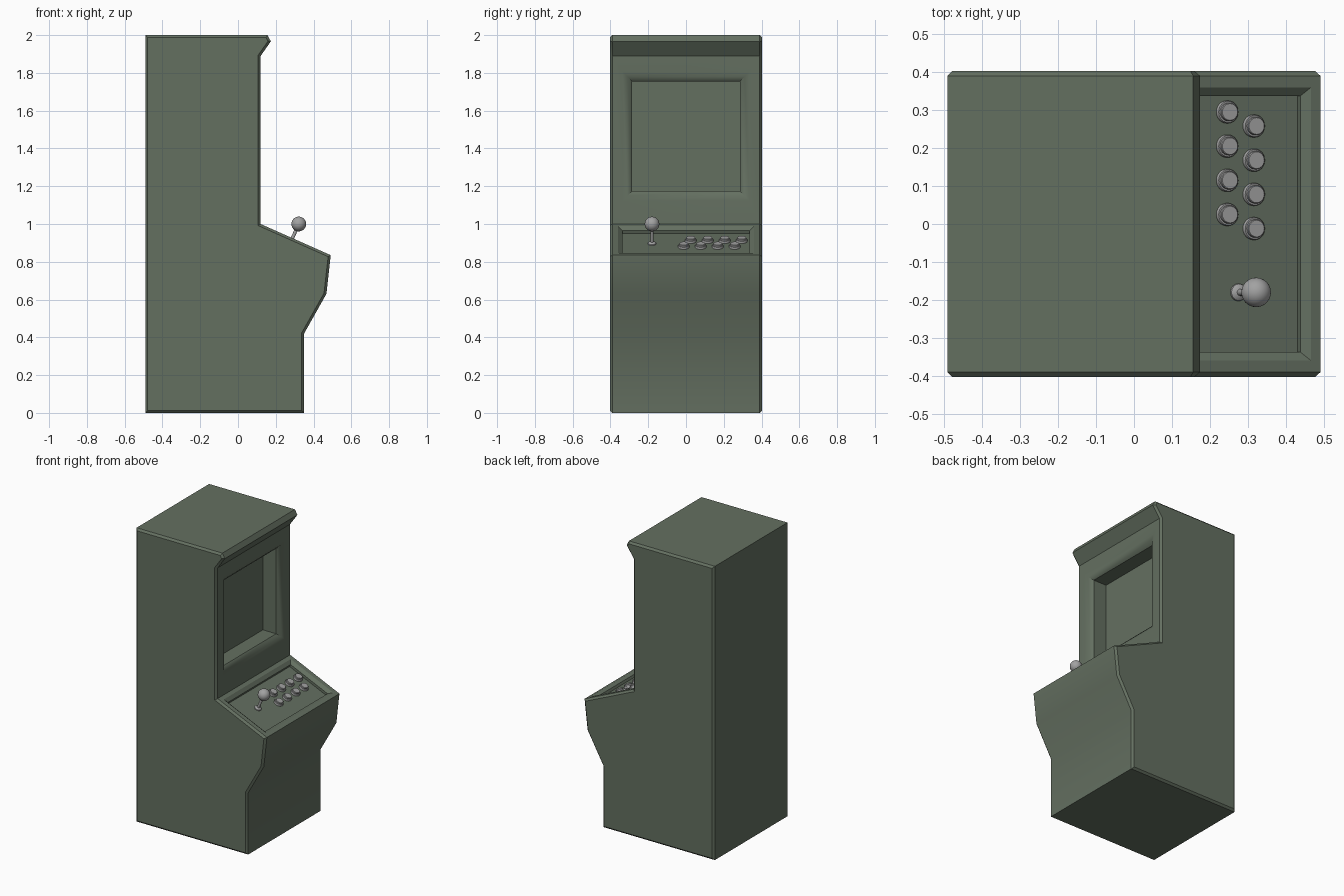
import bpy, bmesh, math
from mathutils import Vector

if "Cube" in bpy.data.objects:
    bpy.data.objects.remove(bpy.data.objects["Cube"])


def material(name, rgb):
    m = bpy.data.materials.new(name)
    m.diffuse_color = (*rgb, 1)
    m.use_nodes = True
    m.node_tree.nodes["Principled BSDF"].inputs["Base Color"].default_value = m.diffuse_color
    return m


GREEN = material("cabinet_green", (0.127, 0.160, 0.118))
GREY = material("control_grey", (0.36, 0.36, 0.36))


def finish(bm, name, mat, angle=30):
    bm.normal_update()
    me = bpy.data.meshes.new(name)
    bm.to_mesh(me)
    bm.free()
    me.materials.append(mat)
    ob = bpy.data.objects.new(name, me)
    bpy.context.collection.objects.link(ob)
    bpy.ops.object.select_all(action='DESELECT')
    ob.select_set(True)
    bpy.context.view_layer.objects.active = ob
    bpy.ops.object.shade_smooth_by_angle(angle=math.radians(angle))
    return ob


class Plane:
    """Sloped plane running along y: s is measured from a towards b, d is depth below it."""
    def __init__(self, a, b):
        self.a = Vector((a[0], 0, a[1]))
        self.t = (Vector((b[0], 0, b[1])) - self.a).normalized()
        self.n = Vector((abs(self.t.z), 0, abs(self.t.x)))

    def point(self, s, y, d):
        return self.a + self.t * s + Vector((0, y, 0)) - self.n * d


def recess(bm, plane, mid, rings):
    """Sink stepped rectangles (s0, s1, half width, depth) into the face at plane's middle."""
    centre = plane.point(mid, 0, 0)
    face = min((f for f in bm.faces if f.normal.dot(plane.n) > 0.99),
               key=lambda f: (f.calc_center_median() - centre).length)
    prev = list(face.verts)
    sides = [(v.co.y > 0, (v.co - plane.a).dot(plane.t) > mid) for v in prev]
    bm.faces.remove(face)
    for s0, s1, w, d in rings:
        new = [bm.verts.new(plane.point(s1 if far else s0, w if pos else -w, d))
               for pos, far in sides]
        for i in range(4):
            j = (i + 1) % 4
            bm.faces.new((prev[i], prev[j], new[j], new[i]))
        prev = new
    bm.faces.new(prev)


# Cabinet: side profile extruded across y, with chamfered side edges
HALF = 0.403
PROFILE = [(-0.491, 0), (0.35, 0), (0.35, 0.42), (0.468, 0.63), (0.491, 0.835),
           (0.12, 1.0), (0.12, 1.89), (0.174, 1.967), (0.156, 2.0), (-0.491, 2.0)]
bm = bmesh.new()
cap = bm.faces.new([bm.verts.new((x, -HALF, z)) for x, z in PROFILE])
ext = bmesh.ops.extrude_face_region(bm, geom=[cap], use_keep_orig=True)
for v in ext["geom"]:
    if isinstance(v, bmesh.types.BMVert):
        v.co.y = HALF
bmesh.ops.recalc_face_normals(bm, faces=bm.faces[:])
rim = [e for e in bm.edges if abs(e.verts[0].co.y - e.verts[1].co.y) < 1e-5]
bmesh.ops.bevel(bm, geom=rim, offset=0.013, offset_type='OFFSET', segments=1,
                affect='EDGES', clamp_overlap=False)
bm.normal_update()

# Screen recess with a rounded lip
screen = Plane((0.12, 1.0), (0.12, 1.89))
recess(bm, screen, 0.445, [(0.125, 0.805, 0.335, 0), (0.15, 0.78, 0.31, 0.008),
                           (0.175, 0.755, 0.285, 0.032), (0.175, 0.755, 0.285, 0.132)])

# Control panel recess
FLOOR = 0.033
panel = Plane((0.12, 1.0), (0.491, 0.835))
recess(bm, panel, 0.203, [(0.027, 0.379, 0.36, 0), (0.051, 0.355, 0.337, 0.016),
                          (0.051, 0.355, 0.337, FLOOR)])
finish(bm, "cabinet", GREEN)


def lathe(name, profile, x, y, segments=24):
    """Spin (radius, height) points and stand them on the panel floor at x, y."""
    bm = bmesh.new()
    verts = [bm.verts.new((r, 0, h)) for r, h in profile]
    edges = [bm.edges.new(p) for p in zip(verts, verts[1:])]
    bmesh.ops.spin(bm, geom=verts + edges, cent=(0, 0, 0), axis=(0, 0, 1),
                   angle=math.tau, steps=segments)
    bmesh.ops.remove_doubles(bm, verts=bm.verts[:], dist=1e-5)
    bmesh.ops.recalc_face_normals(bm, faces=bm.faces[:])
    ob = finish(bm, name, GREY, 35)
    s = (x - panel.a.x + panel.n.x * FLOOR) / panel.t.x
    ob.location = panel.point(s, y, FLOOR)
    ob.rotation_euler = (0, math.atan2(panel.n.x, panel.n.z), 0)
    return ob


# Two staggered rows of push buttons
BUTTON = [(0, 0), (0.030, 0), (0.030, 0.008), (0.028, 0.011), (0.024, 0.011),
          (0.024, 0.020), (0.022, 0.022), (0, 0.022)]
for row, (x, y) in enumerate([(0.244, 0.295), (0.314, 0.258)]):
    for i in range(4):
        lathe(f"button_{row + 1}_{i + 1}", BUTTON, x, y - 0.09 * i)

# Joystick: collar, shaft and ball
BALL, CENTRE, SHAFT = 0.039, 0.115, 0.009
start = math.asin(SHAFT / BALL)
stick = [(0, 0), (0.023, 0), (0.022, 0.005), (0.016, 0.010), (SHAFT, 0.012)]
for i in range(15):
    a = start + (math.pi - start) * i / 14
    stick.append((max(0, BALL * math.sin(a)), CENTRE - BALL * math.cos(a)))
lathe("joystick", stick, 0.275, -0.18)
